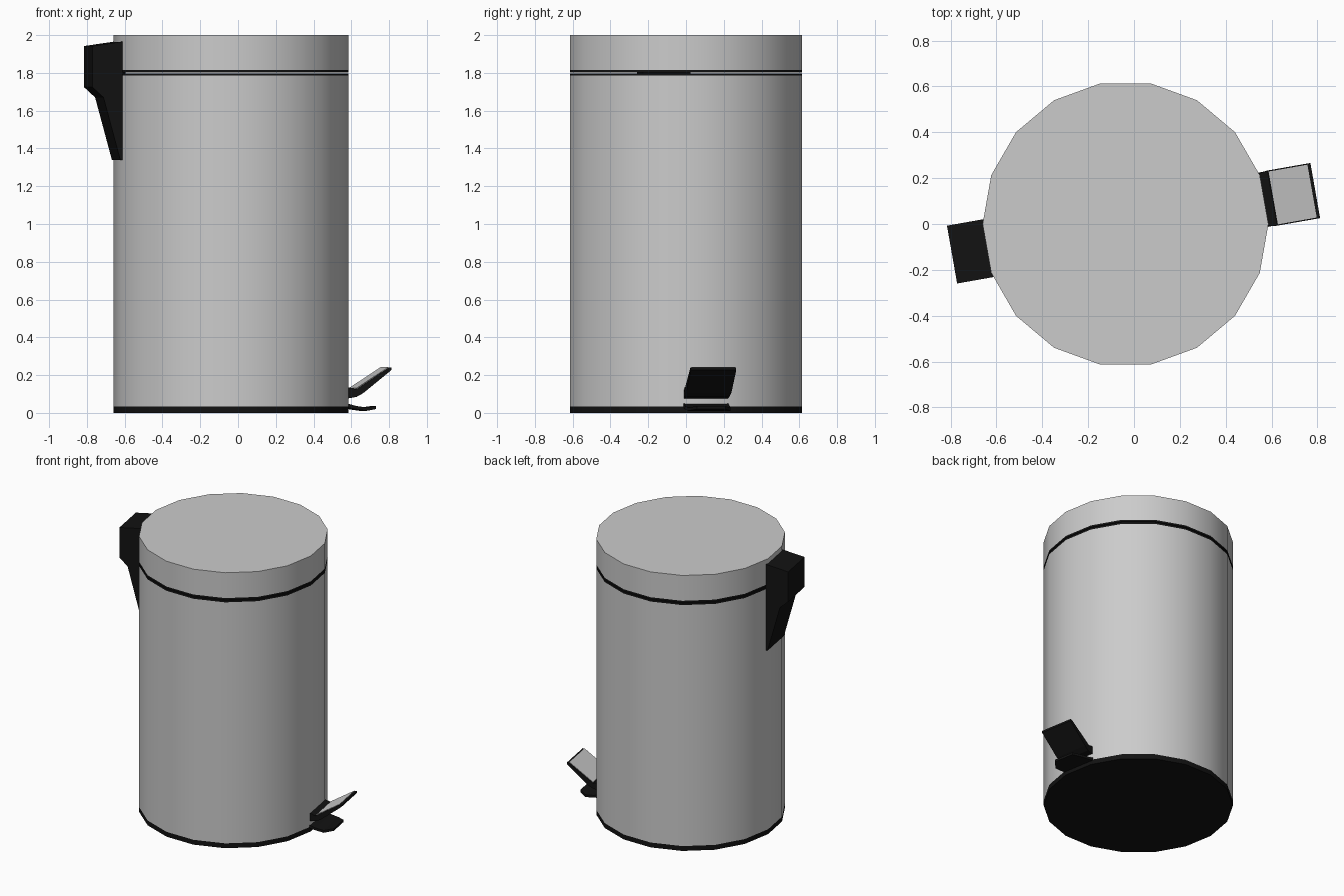
import bpy, bmesh, math
from mathutils import Matrix

if "Cube" in bpy.data.objects:
    bpy.data.objects.remove(bpy.data.objects["Cube"])

CX, R, SIDES = -0.037, 0.623, 18

black = bpy.data.materials.new("black_plastic")
black.diffuse_color = (0.006, 0.006, 0.006, 1)
black.use_nodes = True
black.node_tree.nodes["Principled BSDF"].inputs["Base Color"].default_value = black.diffuse_color


def finish(bm, name, mat=None, smooth=False):
    bmesh.ops.recalc_face_normals(bm, faces=bm.faces)
    me = bpy.data.meshes.new(name)
    bm.to_mesh(me)
    bm.free()
    if mat:
        me.materials.append(mat)
    if smooth:
        me.shade_smooth()
        me.set_sharp_from_angle(angle=math.radians(30))
    ob = bpy.data.objects.new(name, me)
    bpy.context.collection.objects.link(ob)
    return ob


def drum(name, z0, z1, mat=None):
    """Closed 18-sided cylinder section from z0 to z1."""
    bm = bmesh.new()
    rings = []
    for z in (z0, z1):
        rings.append([bm.verts.new((CX + R * math.cos(2 * math.pi * i / SIDES),
                                    R * math.sin(2 * math.pi * i / SIDES), z))
                      for i in range(SIDES)])
    a, b = rings
    bm.faces.new(a)
    bm.faces.new(b)
    for i in range(SIDES):
        j = (i + 1) % SIDES
        bm.faces.new((a[i], a[j], b[j], b[i]))
    return finish(bm, name, mat, True)


def bracket(name, profile, angle, mat=None):
    """Side profile of (out, height, half width), mirrored across its
    centre plane and turned to face outwards at the given angle."""
    bm = bmesh.new()
    a = [bm.verts.new((u, -w, z)) for u, z, w in profile]
    b = [bm.verts.new((u, w, z)) for u, z, w in profile]
    bm.faces.new(a)
    bm.faces.new(b)
    n = len(profile)
    for i in range(n):
        j = (i + 1) % n
        bm.faces.new((a[i], a[j], b[j], b[i]))
    bm.transform(Matrix.Translation((CX, 0, 0)) @
                 Matrix.Rotation(math.radians(angle), 4, 'Z'))
    return finish(bm, name, mat)


# Bin: base trim, body, two rims with a fine gap, lid
drum("base_trim", 0.0, 0.035, black)
drum("body", 0.035, 1.785)
drum("body_rim", 1.785, 1.798, black)
drum("lid_rim", 1.803, 1.816, black)
drum("lid", 1.816, 2.0)

# Hinge housing on the left
W = 0.128
bracket("lid_hinge", [(0.59, 1.965, W), (0.61, 1.965, W), (0.768, 1.942, W),
                      (0.768, 1.725, W), (0.708, 1.67, W), (0.618, 1.34, W),
                      (0.59, 1.34, W)], 190, black)

# Foot pedal on the right, with a grey tread plate
P = 0.122
bracket("pedal", [(0.59, 0.132, 0.117), (0.615, 0.135, 0.117), (0.65, 0.125, P),
                  (0.825, 0.239, P), (0.84, 0.24, P), (0.84, 0.226, P),
                  (0.69, 0.105, P), (0.655, 0.085, 0.117), (0.59, 0.073, 0.117)],
        10, black)
bracket("pedal_tread", [(0.654, 0.131, 0.117), (0.826, 0.243, 0.117),
                        (0.826, 0.235, 0.117), (0.654, 0.123, 0.117)], 10)

# Curved, tapering foot tab below the pedal
bracket("foot_tab", [(0.59, 0.057, 0.12), (0.615, 0.047, 0.12), (0.65, 0.037, 0.12),
                     (0.71, 0.028, 0.115), (0.765, 0.036, 0.075),
                     (0.765, 0.02, 0.075), (0.71, 0.011, 0.115),
                     (0.65, 0.02, 0.12), (0.59, 0.03, 0.12)], 10, black)
